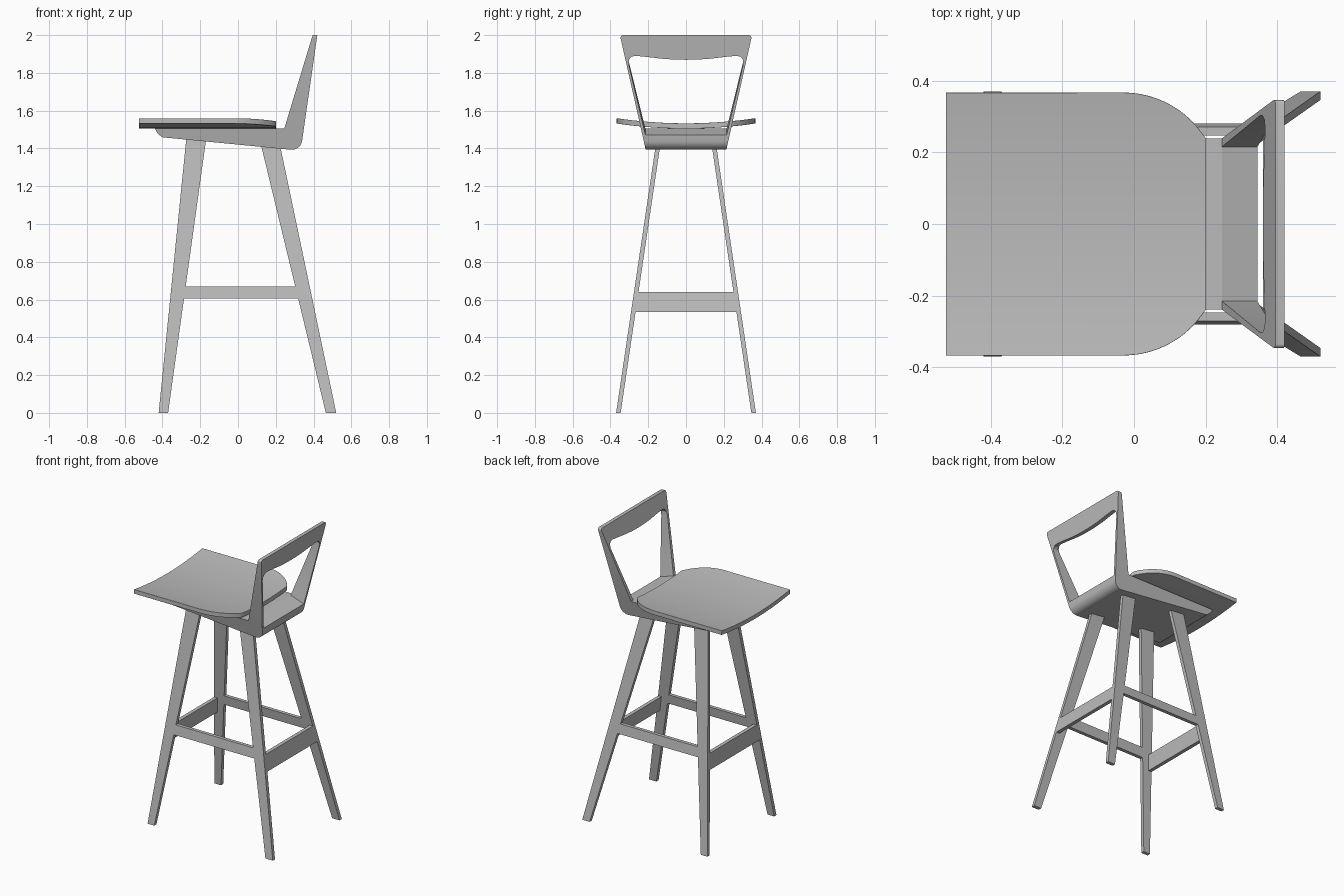
import bpy, bmesh, math
from mathutils import Vector

cube = bpy.data.objects.get("Cube")
if cube:
    bpy.data.objects.remove(cube, do_unlink=True)

# Single flat colour
grey = bpy.data.materials.new("warm_grey")
grey.use_nodes = True
grey.diffuse_color = (0.5, 0.5, 0.5, 1)
grey.node_tree.nodes["Principled BSDF"].inputs["Base Color"].default_value = (0.5, 0.5, 0.5, 1)


def add_object(name, bm):
    bmesh.ops.recalc_face_normals(bm, faces=bm.faces)
    mesh = bpy.data.meshes.new(name)
    bm.to_mesh(mesh)
    bm.free()
    mesh.materials.append(grey)
    obj = bpy.data.objects.new(name, mesh)
    bpy.context.collection.objects.link(obj)
    return obj


def select_only(obj):
    bpy.ops.object.select_all(action="DESELECT")
    obj.select_set(True)
    bpy.context.view_layer.objects.active = obj


def bridge(near, far):
    """Closed solid between two matching outlines."""
    bm = bmesh.new()
    a = [bm.verts.new(p) for p in near]
    b = [bm.verts.new(p) for p in far]
    bm.faces.new(a)
    bm.faces.new(b)
    for i in range(len(a)):
        j = (i + 1) % len(a)
        bm.faces.new((a[i], a[j], b[j], b[i]))
    return bm


def side_solid(profile, y_one, y_two):
    """Side outline (x, z) given a width that varies with height."""
    return bridge([(x, y_one(z), z) for x, z in profile],
                  [(x, y_two(z), z) for x, z in profile])


def line(x0, x1, z1):
    return lambda z: x0 + (x1 - x0) * z / z1


# Leaning planes that the legs and rails share
leg_outer = lambda z: 0.37 - 0.148 * z
leg_inner = lambda z: leg_outer(z) - 0.024
front_out, front_in = line(-0.42, -0.275, 1.44), line(-0.37, -0.17, 1.44)
rear_in, rear_out = line(0.465, 0.125, 1.405), line(0.52, 0.225, 1.405)


def slab(edge_a, edge_b, low, high):
    return [(edge_a(low), low), (edge_b(low), low), (edge_b(high), high), (edge_a(high), high)]


# Legs and side rails, on both sides
for side, s in (("left", 1), ("right", -1)):
    outer = lambda z: s * leg_outer(z)
    inner = lambda z: s * leg_inner(z)
    add_object(f"front_leg_{side}", side_solid(slab(front_out, front_in, 0, 1.47), outer, inner))
    add_object(f"rear_leg_{side}", side_solid(slab(rear_in, rear_out, 0, 1.43), outer, inner))
    add_object(f"side_rail_{side}", side_solid(slab(front_in, rear_in, 0.605, 0.67), outer, inner))

# Cross boards, flush with the outer leg edges
for name, edge, step in (("front_footrest", front_out, 0.025), ("rear_crossbar", rear_out, -0.025)):
    profile = slab(edge, lambda z: edge(z) + step, 0.535, 0.64)
    add_object(name, side_solid(profile, leg_inner, lambda z: -leg_inner(z)))

# Seat frame and backrest from one side outline, flaring upwards
heel = [(0.285 + 0.055 * math.cos(t), 1.448 + 0.055 * math.sin(t))
        for t in [math.radians(-95 + 87 * i / 8) for i in range(9)]]
outline = [(-0.44, 1.505), (-0.425, 1.478), (-0.40, 1.459)] + heel + \
          [(0.42, 2.0), (0.395, 2.0), (0.245, 1.505)]
half_width = lambda z: 0.215 + 0.225 * (z - 1.4)
bm = side_solid(outline, half_width, lambda z: -half_width(z))
top_corners = [e for e in bm.edges
               if all(v.co.z > 1.99 for v in e.verts) and e.verts[0].co.y * e.verts[1].co.y > 0]
bmesh.ops.bevel(bm, geom=top_corners, offset=0.018, segments=4, profile=0.5, affect="EDGES")
frame = add_object("seat_frame_and_backrest", bm)

# Opening in the backrest, sloping down to the rear
half = [(0.215, 1.505), (0.303, 1.895), (0.302, 1.92), (0.29, 1.937), (0.268, 1.943),
        (0.2, 1.936), (0.13, 1.927), (0.06, 1.922)]
opening = half + [(0, 1.921)] + [(-y, z) for y, z in reversed(half)]
slope, x_ref = -0.33, 0.245
cut_at = lambda x: [(x, y, z + slope * (x - x_ref)) for y, z in opening]
cutter = add_object("opening_cutter", bridge(cut_at(0.1), cut_at(0.6)))
cutter.hide_render = True
select_only(frame)
cut = frame.modifiers.new("opening", "BOOLEAN")
cut.operation = "DIFFERENCE"
cut.solver = "EXACT"
cut.object = cutter
bpy.ops.object.modifier_apply(modifier=cut.name)
bpy.data.objects.remove(cutter, do_unlink=True)
select_only(frame)
bpy.ops.object.shade_smooth_by_angle(angle=math.radians(25))

# Seat board: dished across its width, rounded at the rear corners
edge_y, flat_y, radius = 0.367, 0.24, 0.27


def seat_end(y):
    if abs(y) <= flat_y:
        return 0.2
    return -0.03 + math.sqrt(max(0, radius ** 2 - (abs(y) - edge_y + radius) ** 2))


right_half = [flat_y * i / 8 for i in range(9)]
right_half += [flat_y + (edge_y - flat_y) * math.sin(math.pi / 2 * i / 12) for i in range(1, 13)]
stations = [-y for y in reversed(right_half[1:])] + right_half
bm = bmesh.new()
rows = []
for y in stations:
    z = 1.533 + 0.027 * (y / edge_y) ** 2
    rows.append([bm.verts.new((x, y, z)) for x in (-0.525, seat_end(y))])
for a, b in zip(rows, rows[1:]):
    bm.faces.new((a[0], a[1], b[1], b[0]))
# Underside and rim
sheet = bmesh.ops.extrude_face_region(bm, geom=bm.faces[:])
for v in [g for g in sheet["geom"] if isinstance(g, bmesh.types.BMVert)]:
    v.co.z -= 0.028
# The sheet was extruded as an open surface, so close its original side if needed
if any(e.is_boundary for e in bm.edges):
    bmesh.ops.holes_fill(bm, edges=[e for e in bm.edges if e.is_boundary])
seat = add_object("seat", bm)
rim = seat.modifiers.new("soft_rim", "BEVEL")
rim.width = 0.009
rim.segments = 3
rim.limit_method = "ANGLE"
rim.angle_limit = math.radians(60)
select_only(seat)
bpy.ops.object.shade_smooth_by_angle(angle=math.radians(40))
